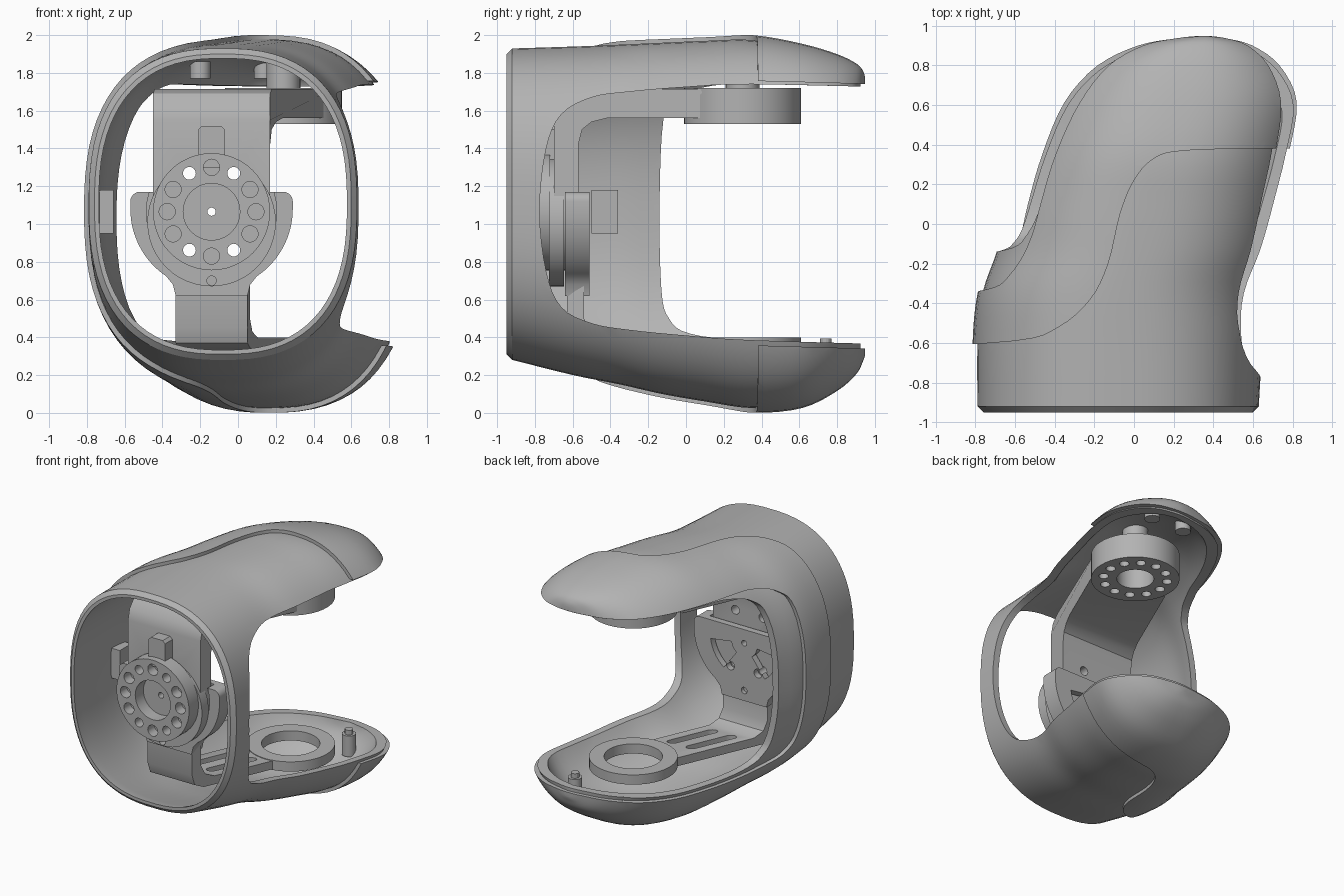
import bpy, bmesh, math
from mathutils import Vector

if "Cube" in bpy.data.objects:
    bpy.data.objects.remove(bpy.data.objects["Cube"], do_unlink=True)

grey = bpy.data.materials.new("plain_grey")
grey.use_nodes = True
grey.diffuse_color = (0.45, 0.45, 0.45, 1)
grey.node_tree.nodes["Principled BSDF"].inputs["Base Color"].default_value = (0.45, 0.45, 0.45, 1)


def spline(pts, n=4):
    """Smooth open curve through points of any dimension."""
    p = [Vector(q) for q in [pts[0], *pts, pts[-1]]]
    out = []
    for a, b, c, d in zip(p, p[1:], p[2:], p[3:]):
        for i in range(n):
            t = i / n
            out.append(b + (c - a) * (t / 2) + (a * 2 - b * 5 + c * 4 - d) * (t * t / 2)
                       + (b * 3 - a - c * 3 + d) * (t ** 3 / 2))
    return out + [p[-1]]


def finish(name, bm):
    bmesh.ops.recalc_face_normals(bm, faces=bm.faces)
    mesh = bpy.data.meshes.new(name)
    bm.to_mesh(mesh)
    bm.free()
    mesh.materials.append(grey)
    obj = bpy.data.objects.new(name, mesh)
    bpy.context.collection.objects.link(obj)
    return obj


def prism(name, polys, axis, lo, hi):
    """Extrude one or more 2D outlines along an axis."""
    place = {"x": lambda u, v, w: (w, u, v),
             "y": lambda u, v, w: (u, w, v),
             "z": lambda u, v, w: (u, v, w)}[axis]
    bm = bmesh.new()
    for poly in polys:
        ends = [[bm.verts.new(place(p[0], p[1], w)) for p in poly] for w in (lo, hi)]
        bm.faces.new(ends[0])
        bm.faces.new(ends[1])
        for i in range(len(poly)):
            bm.faces.new((ends[0][i - 1], ends[0][i], ends[1][i], ends[1][i - 1]))
    return finish(name, bm)


def arc(u, v, r, start=0, end=360, n=40):
    steps = n if end - start == 360 else n + 1
    return [(u + r * math.cos(math.radians(start + (end - start) * i / n)),
             v + r * math.sin(math.radians(start + (end - start) * i / n))) for i in range(steps)]


def slot(u, v0, v1, r):
    return arc(u, v0, r, 180, 360, 8) + arc(u, v1, r, 0, 180, 8)


def ring_of_holes(u, v, r, hole, angles):
    return [arc(u + r * math.cos(math.radians(a)), v + r * math.sin(math.radians(a)), hole, n=16)
            for a in angles]


def combine(obj, tool, operation="DIFFERENCE"):
    mod = obj.modifiers.new("combine", "BOOLEAN")
    mod.operation, mod.object, mod.solver = operation, tool, "EXACT"
    bpy.context.view_layer.objects.active = obj
    bpy.ops.object.modifier_apply(modifier=mod.name)
    bpy.data.objects.remove(tool, do_unlink=True)


def skew(obj):
    """Lean an arm sideways so that it follows the jaws."""
    for v in obj.data.vertices:
        v.co.x += max(0, v.co.y + 0.57) * 0.437


# Housing sections: y, centre x, half width, top z, bottom z
STATIONS = [(-0.92, -0.08, 0.71, 1.93, 0.28), (-0.6, -0.07, 0.72, 1.94, 0.2),
            (-0.35, -0.045, 0.72, 1.95, 0.15), (-0.13, 0.03, 0.72, 1.96, 0.10),
            (0.1, 0.09, 0.72, 1.97, 0.06), (0.35, 0.16, 0.705, 1.975, 0.025),
            (0.6, 0.235, 0.675, 1.93, 0.05), (0.78, 0.275, 0.57, 1.875, 0.14),
            (0.88, 0.31, 0.4, 1.825, 0.23), (0.915, 0.34, 0.2, 1.785, 0.3),
            (0.925, 0.35, 0.06, 1.75, 0.33)]


def loft(name, off, front=-0.95, n=72):
    rows = spline(STATIONS)
    y, cx, a, zt, zb = rows[0]
    rows.insert(0, (front, cx, a - 0.03, zt - 0.03, zb + 0.03))
    bm = bmesh.new()
    loops = []
    for y, cx, a, zt, zb in rows:
        a, h, zm = max(a + off, 0.01), (zt - zb) / 2 + off, (zt + zb) / 2
        loop = []
        for i in range(n):
            c, s = (f(2 * math.pi * (i + 0.5) / n) for f in (math.cos, math.sin))
            loop.append(bm.verts.new((cx + a * math.copysign(abs(c) ** 0.8, c),
                                      y + off * max(0, y),
                                      zm + h * math.copysign(abs(s) ** 0.8, s))))
        loops.append(loop)
    for p, q in zip(loops, loops[1:]):
        for i in range(n):
            bm.faces.new((p[i - 1], p[i], q[i], q[i - 1]))
    bm.faces.new(loops[0])
    bm.faces.new(loops[-1])
    return finish(name, bm)


# Side openings, as (y, z) outlines
WIDE = [(1.2, 1.72), (0.35, 1.74), (0, 1.725), (-0.3, 1.70), (-0.5, 1.67), (-0.66, 1.58),
        (-0.74, 1.4), (-0.775, 1.07), (-0.74, 0.75), (-0.66, 0.56), (-0.5, 0.475),
        (-0.3, 0.44), (0, 0.41), (0.35, 0.385), (1.2, 0.36)]
SHORT = [(1.2, 1.72), (0.35, 1.74), (0.1, 1.725), (-0.05, 1.67), (-0.12, 1.55), (-0.14, 1.1),
         (-0.13, 0.65), (-0.09, 0.5), (0.02, 0.42), (0.35, 0.385), (1.2, 0.36)]


def cut_openings(obj, shift=0.0, grow=1.0):
    for outline, lo, hi in ((WIDE, -0.1, 1.5), (SHORT, -1.5, -0.05)):
        pts = [(y - shift, 1.05 + (z - 1.05) * grow) for y, z in spline(outline)]
        combine(obj, prism("opening_cutter", [pts], "x", lo, hi))


# Inner housing with two jaws
housing = loft("housing", 0)
combine(housing, loft("cavity", -0.05, -1.2))
cut_openings(housing)

# Raised outer cover wrapping the jaws and the right side
cover = loft("outer_cover", 0.025)
combine(cover, loft("cavity", -0.02, -1.2))
edge = spline([(1.3, 0.38), (0.65, 0.38), (0.25, 0.37), (0.1, 0.33), (0, 0.22), (-0.07, 0.05),
               (-0.13, -0.2), (-0.22, -0.38), (-0.38, -0.52), (-0.6, -0.59), (-1.3, -0.63)])
combine(cover, prism("cover_region", [[*edge, (-1.3, 1.3), (1.3, 1.3)]], "z", -1, 3), "INTERSECT")
cut_openings(cover, 0.2, 1.03)

HX, HZ = -0.14, 1.065        # front pivot
JX, JY = 0.24, 0.3           # jaw pivot
DEEP = (60, 120, 240, 300)
BLIND = (0, 30, 90, 150, 180, 210, 270, 330)


def through_holes(obj):
    holes = ring_of_holes(HX, HZ, 0.235, 0.034, DEEP) + [arc(HX, HZ, 0.022, n=16)]
    combine(obj, prism("hole_cutter", holes, "y", -1, -0.4))


# Front pivot disc with bolt holes, its backing and key
pivot = prism("pivot_disc", [arc(HX, HZ, 0.31, n=48)], "y", -0.84, -0.72)
combine(pivot, prism("recess", [arc(HX, HZ, 0.15)], "y", -1, -0.74))
combine(pivot, prism("bolt_holes", ring_of_holes(HX, HZ, 0.235, 0.043, BLIND), "y", -1, -0.76))
backing = prism("pivot_backing", [arc(HX, 1.01, 0.34, n=48)], "y", -0.725, -0.645)
combine(backing, prism("lower_hole", [arc(HX, 0.7, 0.025, n=16)], "y", -1, -0.4))
key = prism("pivot_key", [[(-0.21, 1.3), (-0.07, 1.3), (-0.07, 1.5), (-0.09, 1.52),
                           (-0.19, 1.52), (-0.21, 1.5)]], "y", -0.79, -0.65)

# Upper bracket: plate, bend, leaning arm and round mount
upper_end = prism("upper_plate_end", [arc(HX, HZ, 0.31, 180, 360)], "y", -0.7, -0.57)
upper = prism("upper_bracket", [[(-0.7, HZ), (-0.7, 1.55), (-0.68, 1.63), (-0.63, 1.69),
                                 (-0.55, 1.715), (0.2, 1.715), (0.2, 1.56), (-0.42, 1.56),
                                 (-0.5, 1.54), (-0.55, 1.5), (-0.57, 1.42), (-0.57, HZ)]],
              "x", -0.45, 0.17)
skew(upper)
mount = prism("upper_mount", [arc(JX, JY, 0.31, n=48)], "z", 1.53, 1.72)
for part in (mount, upper):
    combine(part, prism("centre_hole", [arc(JX, JY, 0.13)], "z", 1.4, 1.69))
    combine(part, prism("bolt_holes", ring_of_holes(JX, JY, 0.225, 0.034, range(0, 360, 30)),
                        "z", 1.4, 1.62))

# Lower bracket: cradle around the pivot, stem, leaning arm and ring
cradle = prism("lower_cradle", [arc(HX, 1.08, 0.43, 180, 236, 16)
                                + [(-0.345, 0.68), (-0.33, 0.62), (0.05, 0.62), (0.065, 0.68)]
                                + arc(HX, 1.08, 0.43, 304, 360, 16)
                                + arc(0.24, 1.12, 0.05, 0, 90, 6)
                                + arc(-0.52, 1.12, 0.05, 90, 180, 6)], "y", -0.64, -0.51)
combine(cradle, prism("pivot_pocket", [arc(HX, HZ, 0.345)], "y", -0.8, -0.56))
windows = [arc(HX, HZ, 0.29, s, s + 45, 10) + arc(HX, HZ, 0.11, s, s + 45, 6)[::-1]
           for s in (188, 307)]
combine(cradle, prism("cradle_windows", windows, "y", -0.8, -0.4))
combine(cradle, prism("lower_hole", [arc(HX, 0.7, 0.025, n=16)], "y", -1, -0.4))
for part in (pivot, backing, upper_end, upper, cradle):
    through_holes(part)

lower = prism("lower_bracket", [[(-0.63, 0.75), (-0.63, 0.45), (-0.6, 0.37), (-0.52, 0.33),
                                 (0.15, 0.33), (0.15, 0.395), (-0.44, 0.395), (-0.51, 0.43),
                                 (-0.54, 0.5), (-0.54, 0.75)]], "x", -0.33, 0.05)
combine(lower, prism("arm_slots", [slot(HX + s, -0.36, -0.07, 0.035) for s in (-0.08, 0.08)],
                     "z", 0, 0.6))
skew(lower)
combine(lower, prism("ring_clearance", [arc(JX, JY, 0.25)], "z", 0, 0.6))
ring = prism("lower_ring", [arc(JX, JY, 0.31, n=48)], "z", 0.325, 0.4)
combine(ring, prism("ring_hole", [arc(JX, JY, 0.205, n=48)], "z", 0, 0.6))

# Fixing posts in both jaws, and the block on the right wall
prism("lower_post", [arc(0.43, 0.74, 0.05, n=20)], "z", 0.2, 0.36)
prism("lower_screw", [arc(0.43, 0.74, 0.03, n=12)], "z", 0.3, 0.395)
prism("upper_posts", [arc(x, y, 0.055, n=20) for x, y in ((0.42, 0.7), (0.14, 0.7), (-0.2, 0.15))],
      "z", 1.77, 1.86)
prism("upper_mount_post", [arc(JX, JY, 0.09, n=24)], "z", 1.7, 1.93)
prism("wall_block", [[(-0.74, -0.5), (-0.66, -0.5), (-0.66, -0.36), (-0.74, -0.36)]], "z", 0.95, 1.18)

# Smooth curved faces, keep edges crisp
bpy.ops.object.select_all(action="DESELECT")
for obj in bpy.context.collection.objects:
    if obj.type == "MESH" and grey.name in obj.data.materials:
        obj.select_set(True)
        bpy.context.view_layer.objects.active = obj
bpy.ops.object.shade_smooth_by_angle(angle=math.radians(28))
